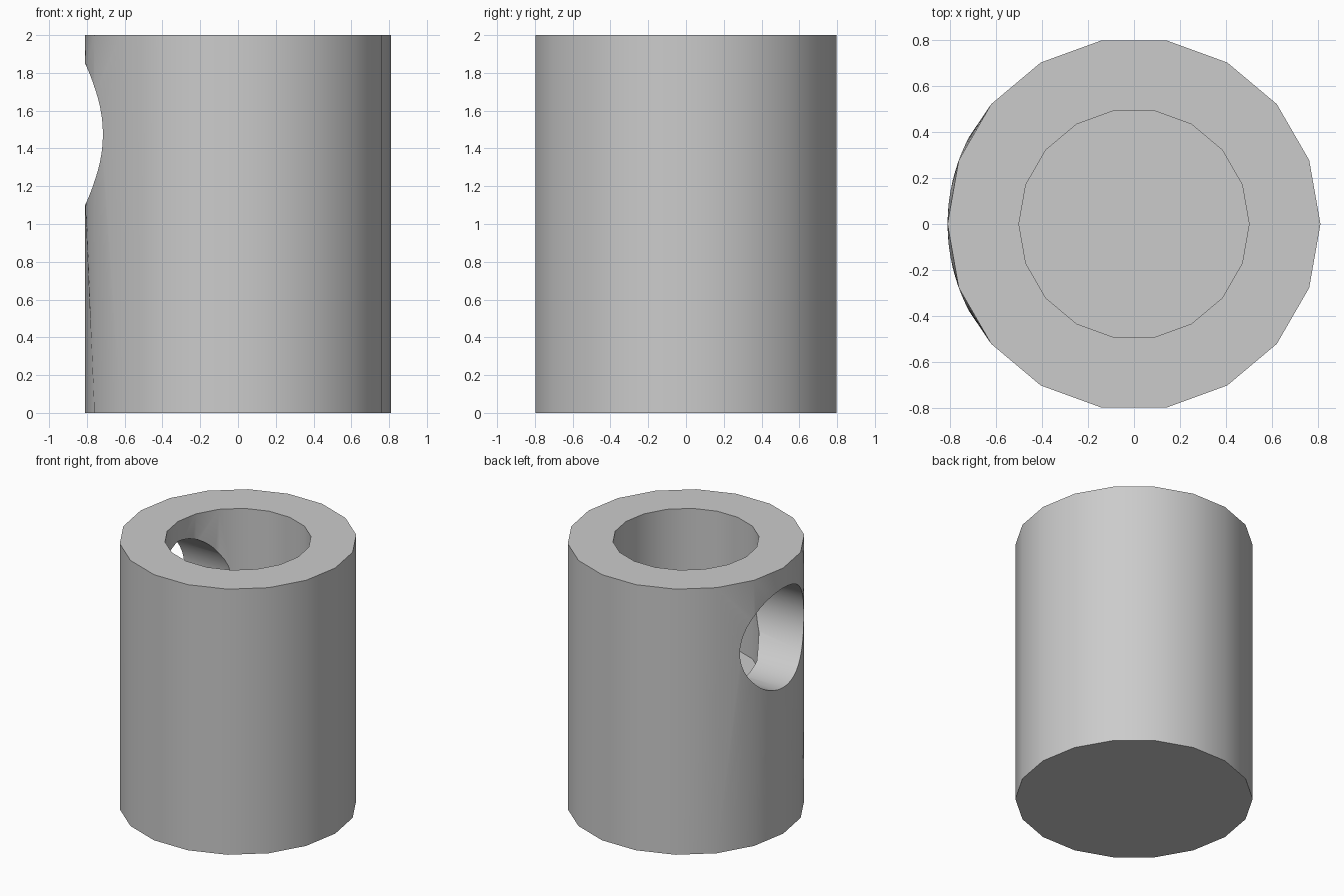
import bpy, bmesh, math
from mathutils import Matrix

old = bpy.data.objects.get("Cube")
if old:
    bpy.data.objects.remove(old, do_unlink=True)

OUTER, INNER, SIDES = 0.81, 0.5, 18
HEIGHT, FLOOR = 2.0, 1.0
HOLE_R, HOLE_Z = 0.375, 1.475

grey = bpy.data.materials.new("plain grey")
grey.use_nodes = True
colour = (0.6, 0.6, 0.6, 1)
grey.diffuse_color = colour
grey.node_tree.nodes["Principled BSDF"].inputs["Base Color"].default_value = colour


def cylinder(name, radius, depth, sides, matrix):
    """Capped cylinder centred on the matrix, with a vertex on its local x axis."""
    bm = bmesh.new()
    bmesh.ops.create_cone(bm, cap_ends=True, segments=sides, radius1=radius,
                          radius2=radius, depth=depth,
                          matrix=matrix @ Matrix.Rotation(math.pi / 2, 4, 'Z'))
    mesh = bpy.data.meshes.new(name)
    bm.to_mesh(mesh)
    bm.free()
    mesh.materials.append(grey)
    obj = bpy.data.objects.new(name, mesh)
    bpy.context.collection.objects.link(obj)
    return obj


# Body, blind bore from the top, and round side hole
body = cylinder("sleeve_body", OUTER, HEIGHT, SIDES, Matrix.Translation((0, 0, HEIGHT / 2)))
bore = cylinder("bore_cutter", INNER, 2, SIDES, Matrix.Translation((0, 0, FLOOR + 1)))
hole = cylinder("side_hole_cutter", HOLE_R, 1, 48,
                Matrix.Translation((-0.6, 0, HOLE_Z)) @ Matrix.Rotation(math.pi / 2, 4, 'Y'))

for cutter in (bore, hole):
    mod = body.modifiers.new(cutter.name, 'BOOLEAN')
    mod.operation, mod.solver, mod.object = 'DIFFERENCE', 'EXACT', cutter
bpy.context.view_layer.update()
cut = body.evaluated_get(bpy.context.evaluated_depsgraph_get())
mesh = bpy.data.meshes.new_from_object(cut)
body.modifiers.clear()
body.data = mesh
for cutter in (bore, hole):
    bpy.data.objects.remove(cutter, do_unlink=True)

# Let the rim of the side hole follow the true round wall
bm = bmesh.new()
bm.from_mesh(mesh)
bmesh.ops.triangulate(bm, faces=[f for f in bm.faces if abs(f.normal.z) < 0.1
                                 and f.calc_center_median().xy.length > 0.7])
for v in bm.verts:
    r = v.co.xy.length
    if r > 0.7 and 0.05 < v.co.z < HEIGHT - 0.05:
        v.co.xy *= OUTER / r
bm.to_mesh(mesh)
bm.free()

# Smooth walls with crisp rims
bpy.ops.object.select_all(action='DESELECT')
body.select_set(True)
bpy.context.view_layer.objects.active = body
bpy.ops.object.shade_smooth_by_angle(angle=math.radians(30))
